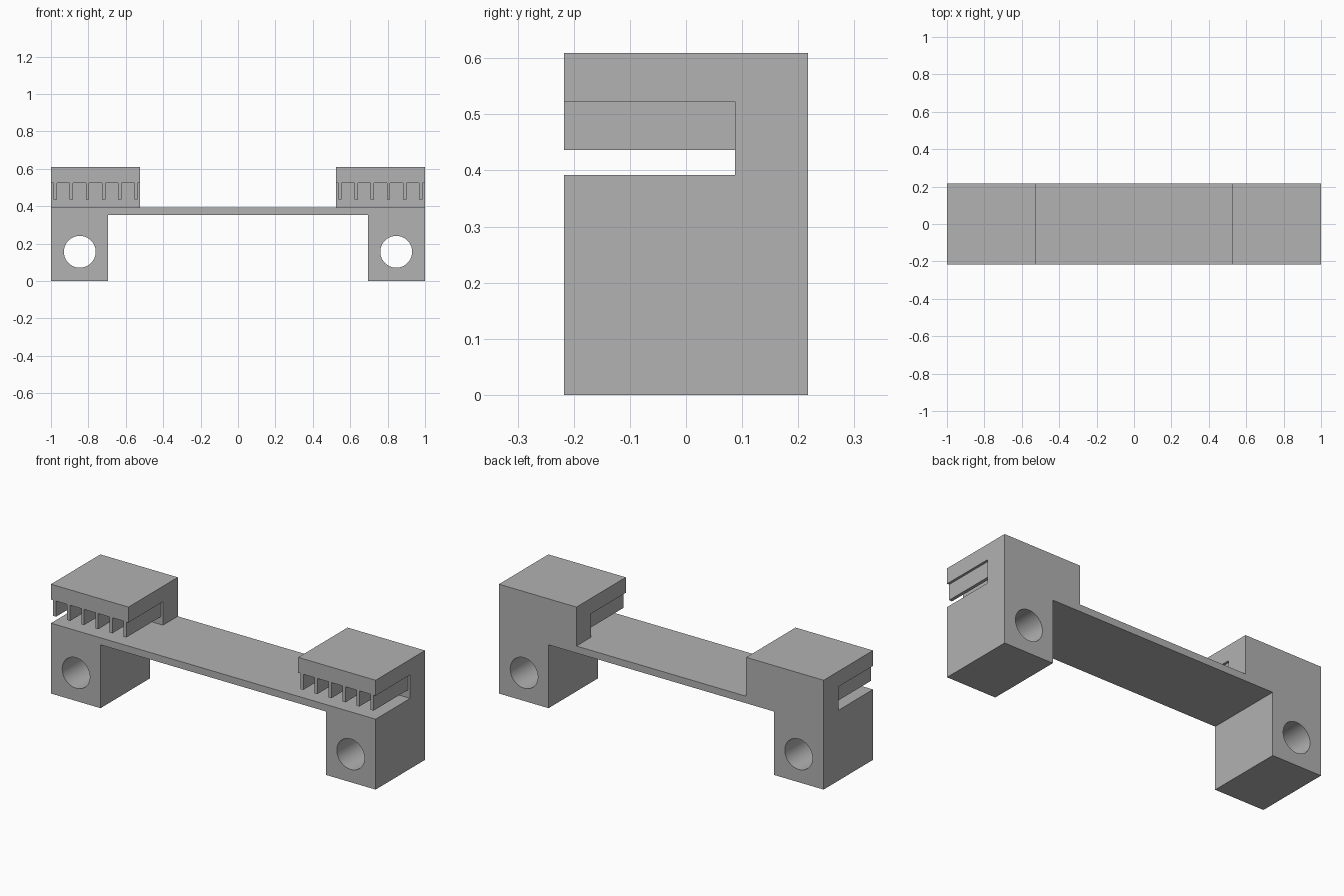
import bpy, bmesh, math

if "Cube" in bpy.data.objects:
    bpy.data.objects.remove(bpy.data.objects["Cube"], do_unlink=True)

DEPTH = 0.217          # half depth of the whole bracket
WALL_Y = 0.087         # front face of the rear clamp wall
BLOCK_IN, LEG_IN = 0.523, 0.695
DECK_LOW, DECK_TOP = 0.353, 0.392
TOOTH_LOW, TOOTH_TOP, TOP = 0.436, 0.523, 0.609
TEETH, PITCH, TOOTH_W = 6, 0.0865, 0.018
HOLE_X, HOLE_Z, HOLE_R = 0.846, 0.156, 0.085

grey = bpy.data.materials.new("plain grey")
grey.use_nodes = True
colour = (0.445, 0.445, 0.445, 1)
grey.diffuse_color = colour
grey.node_tree.nodes["Principled BSDF"].inputs["Base Color"].default_value = colour


def extrude_profile(name, points, y0, y1):
    """Solid from an x-z outline, swept along y."""
    bm = bmesh.new()
    face = bm.faces.new([bm.verts.new((x, y0, z)) for x, z in points])
    swept = bmesh.ops.extrude_face_region(bm, geom=[face])["geom"]
    verts = [g for g in swept if isinstance(g, bmesh.types.BMVert)]
    bmesh.ops.translate(bm, verts=verts, vec=(0, y1 - y0, 0))
    bmesh.ops.recalc_face_normals(bm, faces=bm.faces)
    mesh = bpy.data.meshes.new(name)
    bm.to_mesh(mesh)
    bm.free()
    obj = bpy.data.objects.new(name, mesh)
    mesh.materials.append(grey)
    bpy.context.collection.objects.link(obj)
    return obj


def cut(target, cutter):
    """Subtract the cutter, then discard it."""
    mod = target.modifiers.new(cutter.name, 'BOOLEAN')
    mod.operation, mod.solver, mod.object = 'DIFFERENCE', 'EXACT', cutter
    bpy.context.view_layer.objects.active = target
    bpy.ops.object.modifier_apply(modifier=mod.name)
    bpy.data.objects.remove(cutter, do_unlink=True)


# Body: two legs, thin deck and two raised end blocks
half = [(LEG_IN, DECK_LOW), (LEG_IN, 0), (1, 0), (1, TOP),
        (BLOCK_IN, TOP), (BLOCK_IN, DECK_TOP)]
mirrored = [(-x, z) for x, z in reversed(half)]
body = extrude_profile("clamp_bracket", half + mirrored, -DEPTH, DEPTH)

# Comb-shaped slots, leaving teeth hanging under each end block
mid = (1 + BLOCK_IN) / 2
comb = [(1.1, DECK_TOP), (1.1, TOOTH_TOP)]
for i in reversed(range(TEETH)):
    c = mid + (i - (TEETH - 1) / 2) * PITCH
    r, l = c + TOOTH_W / 2, c - TOOTH_W / 2
    comb += [(r, TOOTH_TOP), (r, TOOTH_LOW), (l, TOOTH_LOW), (l, TOOTH_TOP)]
comb += [(0.45, TOOTH_TOP), (0.45, DECK_TOP)]

# Round hole through each leg
angles = [2 * math.pi * i / 64 for i in range(64)]
ring = [(HOLE_X + HOLE_R * math.cos(a), HOLE_Z + HOLE_R * math.sin(a)) for a in angles]

for side in (1, -1):
    slot = [(side * x, z) for x, z in comb]
    hole = [(side * x, z) for x, z in ring]
    cut(body, extrude_profile("slot_cutter", slot, -0.4, WALL_Y))
    cut(body, extrude_profile("hole_cutter", hole, -0.4, 0.4))

# Smooth hole walls, sharp edges elsewhere
bpy.ops.object.select_all(action='DESELECT')
body.select_set(True)
bpy.context.view_layer.objects.active = body
bpy.ops.object.shade_smooth_by_angle(angle=math.radians(30))
